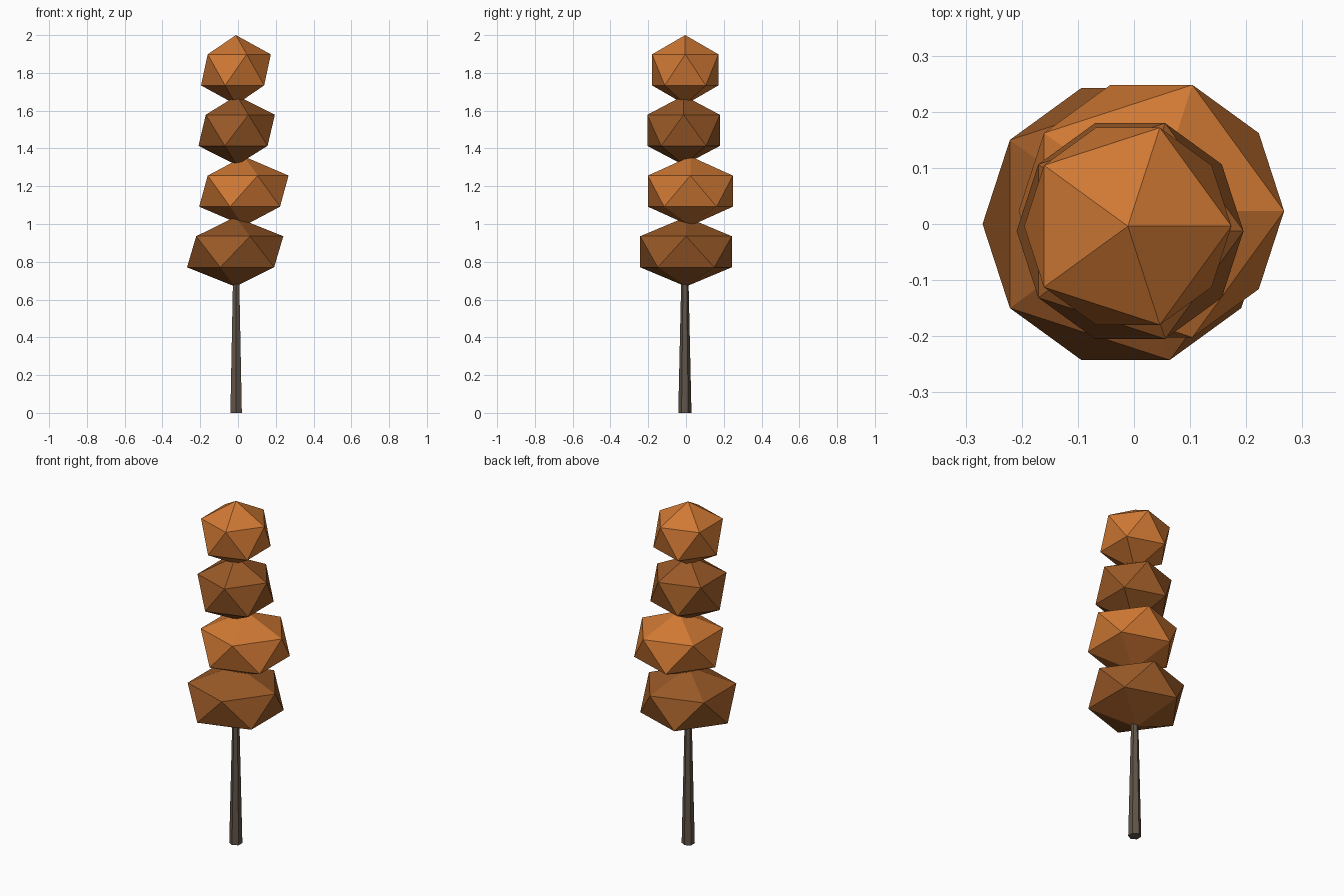
import bpy

if "Cube" in bpy.data.objects:
    bpy.data.objects.remove(bpy.data.objects["Cube"])


def material(name, rgb):
    mat = bpy.data.materials.new(name)
    mat.diffuse_color = (*rgb, 1)
    mat.use_nodes = True
    mat.node_tree.nodes["Principled BSDF"].inputs["Base Color"].default_value = mat.diffuse_color
    return mat


light = material("light_foliage", (0.63, 0.19, 0.034))
dark = material("dark_foliage", (0.32, 0.10, 0.02))
bark = material("bark", (0.12, 0.09, 0.065))

# Tapered six-sided trunk, running up into the lowest clump
trunk_height = 0.85
bpy.ops.mesh.primitive_cone_add(vertices=6, radius1=0.035, radius2=0.016,
                                depth=trunk_height,
                                location=(-0.01, -0.006, trunk_height / 2))
trunk = bpy.context.object
trunk.name = "trunk"
trunk.data.materials.append(bark)

# Stacked foliage clumps: x, y, z, horizontal radius, material
clumps = [
    (-0.015, 0.0, 0.853, 0.285, dark),
    (0.031, 0.023, 1.174, 0.2645, light),
    (-0.007, -0.0125, 1.496, 0.226, dark),
    (-0.011, -0.004, 1.816, 0.2065, light),
]
for i, (x, y, z, radius, mat) in enumerate(clumps, 1):
    bpy.ops.mesh.primitive_ico_sphere_add(subdivisions=1, radius=1,
                                          location=(x, y, z))
    clump = bpy.context.object
    clump.name = f"foliage_clump_{i}"
    clump.scale = (radius, radius, 0.184)
    clump.data.materials.append(mat)
